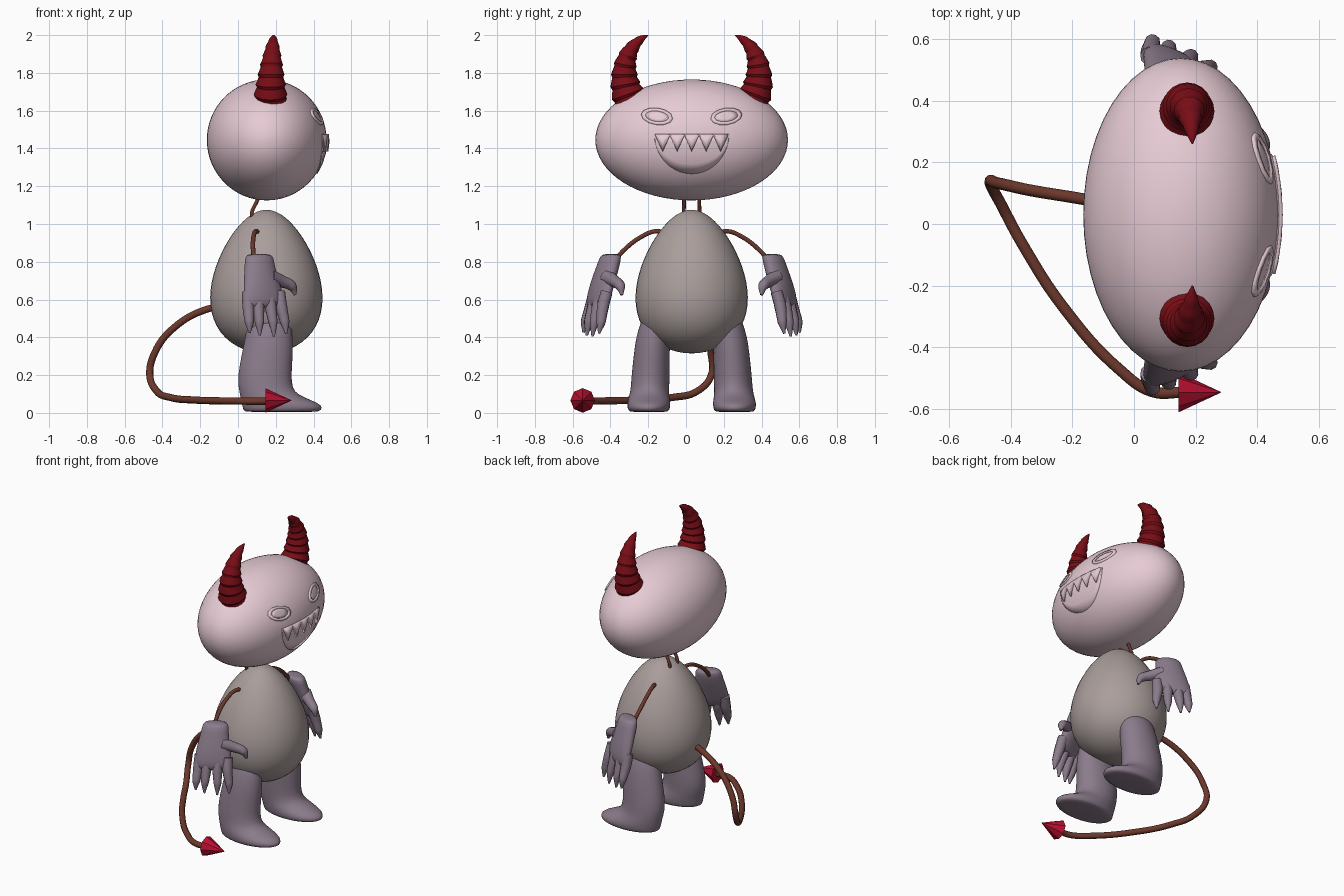
import bpy, bmesh
from math import sin, cos, pi, sqrt, radians
from mathutils import Vector
from mathutils.geometry import interpolate_bezier

if "Cube" in bpy.data.objects:
    bpy.data.objects.remove(bpy.data.objects["Cube"])

CY = 0.03                                  # symmetry plane in y
HEAD_C, HEAD_R = Vector((0.152, CY, 1.445)), Vector((0.317, 0.51, 0.32))


def material(name, rgb):
    m = bpy.data.materials.new(name)
    m.diffuse_color = (*rgb, 1)
    m.use_nodes = True
    m.node_tree.nodes["Principled BSDF"].inputs["Base Color"].default_value = m.diffuse_color
    return m


PINK = material("pink_skin", (0.80, 0.60, 0.66))
GREY = material("belly_grey", (0.40, 0.34, 0.33))
MAUVE = material("mauve_limb", (0.26, 0.20, 0.26))
HORN = material("dark_red", (0.19, 0.004, 0.008))
BROWN = material("brown", (0.15, 0.04, 0.025))
RED = material("red", (0.50, 0.005, 0.03))


def finish(name, bm, mat, smooth=180, subsurf=0):
    bmesh.ops.remove_doubles(bm, verts=bm.verts, dist=1e-5)
    bmesh.ops.recalc_face_normals(bm, faces=bm.faces)
    me = bpy.data.meshes.new(name)
    bm.to_mesh(me)
    bm.free()
    ob = bpy.data.objects.new(name, me)
    bpy.context.collection.objects.link(ob)
    me.materials.append(mat)
    if subsurf:
        ob.modifiers.new("subsurf", 'SUBSURF').levels = subsurf
        ob.modifiers["subsurf"].render_levels = subsurf
    if smooth:
        bpy.ops.object.select_all(action='DESELECT')
        ob.select_set(True)
        bpy.context.view_layer.objects.active = ob
        bpy.ops.object.shade_smooth_by_angle(angle=radians(smooth))
    return ob


def loft(name, rings, mat, n=24, **kw):
    """Skin elliptical rings given as (centre, u axis, v axis)."""
    bm = bmesh.new()
    loops = [[bm.verts.new(Vector(c) + Vector(u) * cos(2 * pi * i / n) + Vector(v) * sin(2 * pi * i / n))
              for i in range(n)] for c, u, v in rings]
    for a, b in zip(loops, loops[1:]):
        for i in range(n):
            j = (i + 1) % n
            bm.faces.new((a[i], a[j], b[j], b[i]))
    bm.faces.new(loops[0])
    bm.faces.new(loops[-1])
    return finish(name, bm, mat, **kw)


def flat_ring(x, y, z, rx, ry, yaw=0.0):
    return ((x, y, z), (rx * cos(yaw), rx * sin(yaw), 0), (-ry * sin(yaw), ry * cos(yaw), 0))


def tube(name, pts, radii, mat):
    """Round tube through points, converted to a mesh."""
    cu = bpy.data.curves.new(name, 'CURVE')
    cu.dimensions = '3D'
    cu.bevel_depth, cu.bevel_resolution, cu.use_fill_caps = 1.0, 3, True
    sp = cu.splines.new('BEZIER')
    sp.bezier_points.add(len(pts) - 1)
    sp.resolution_u = 8
    for bp, p, r in zip(sp.bezier_points, pts, radii):
        bp.co, bp.radius = p, r
        bp.handle_left_type = bp.handle_right_type = 'AUTO'
    ob = bpy.data.objects.new(name, cu)
    bpy.context.collection.objects.link(ob)
    cu.materials.append(mat)
    bpy.ops.object.select_all(action='DESELECT')
    ob.select_set(True)
    bpy.context.view_layer.objects.active = ob
    bpy.ops.object.convert(target='MESH')
    bpy.ops.object.shade_smooth_by_angle(angle=radians(60))


def on_face(y, z, off):
    k = 1 - ((y - CY) / HEAD_R.y) ** 2 - ((z - HEAD_C.z) / HEAD_R.z) ** 2
    return (HEAD_C.x + HEAD_R.x * sqrt(k) + off, y, z)


def face_strip(name, A, B, off, rows=4, closed=False):
    """Plate hugging the front of the head between two (y, z) lines."""
    bm = bmesh.new()
    grid = [[bm.verts.new(on_face(a[0] + (b[0] - a[0]) * t / rows, a[1] + (b[1] - a[1]) * t / rows, off))
             for t in range(rows + 1)] for a, b in zip(A, B)]
    for i in range(len(grid) if closed else len(grid) - 1):
        p, q = grid[i], grid[(i + 1) % len(grid)]
        for t in range(rows):
            bm.faces.new((p[t], p[t + 1], q[t + 1], q[t]))
    ob = finish(name, bm, PINK, smooth=30)
    sol = ob.modifiers.new("thickness", 'SOLIDIFY')
    sol.thickness, sol.offset = 0.02, 0


# Head
bm = bmesh.new()
bmesh.ops.create_uvsphere(bm, u_segments=48, v_segments=32, radius=1)
for v in bm.verts:
    v.co = HEAD_C + v.co * HEAD_R
finish("head", bm, PINK)

# Egg-shaped body
steps = 28
body = []
for i in range(steps + 1):
    t = 0.01 + (pi - 0.02) * i / steps
    r = sin(t) * (0.2885 + 0.074 * cos(t))
    body.append(flat_ring(0.15, CY, 0.695 - 0.38 * cos(t), r, r))
loft("body", body, GREY, n=40)

# Mouth and jagged teeth
us = [-cos(pi * i / 20) for i in range(21)]
face_strip("mouth", [(CY + 0.195 * u, 1.475) for u in us],
           [(CY + 0.195 * u, 1.475 - 0.205 * sqrt(max(0, 1 - u * u))) for u in us], -0.006)
teeth_y = [CY - 0.19 + 0.038 * i for i in range(11)]
face_strip("teeth", [(y, 1.475) for y in teeth_y],
           [(y, 1.385 if i % 2 else 1.470) for i, y in enumerate(teeth_y)], 0.005, rows=2)


def oval(yc, zc, a, b, tilt, n=12):
    return [(yc + a * cos(2 * pi * i / n) * cos(tilt) - b * sin(2 * pi * i / n) * sin(tilt),
             zc + a * cos(2 * pi * i / n) * sin(tilt) + b * sin(2 * pi * i / n) * cos(tilt)) for i in range(n)]


for s, side in ((-1, "right"), (1, "left")):
    def Y(d):
        return CY + s * d                  # distance from the middle to y

    # Eyes: raised rim and inner lens
    rim, inner = [oval(Y(0.182), 1.567, a, b, s * 0.13) for a, b in ((0.083, 0.043), (0.062, 0.028))]
    face_strip(side + "_eye_rim", rim, inner, -0.003, rows=1, closed=True)
    face_strip(side + "_eye", inner, [(Y(0.182), 1.567)] * 12, -0.008, rows=2, closed=True)

    # Ridged horn
    bands, rings = 8, []
    path = interpolate_bezier(Vector((0.172, Y(0.315), 1.64)), Vector((0.172, Y(0.385), 1.76)),
                              Vector((0.18, Y(0.37), 1.94)), Vector((0.19, Y(0.23), 2.0)), bands * 4 + 1)
    for i, p in enumerate(path):
        t = i / (bands * 4)
        tan = (path[min(i + 1, len(path) - 1)] - path[max(i - 1, 0)]).normalized()
        u = Vector((1, 0, 0))
        w = tan.cross(u).normalized()
        saw = 0.93 + 0.12 * (1 - (i % 4) / 3)
        r = 0.093 * max(1 - t, 0.003) ** 0.68 * saw
        rings.append((p, u * r, w * r))
    loft(side + "_horn", rings, HORN, n=20, smooth=30)

    # Neck wire and arm wire
    tube(side + "_neck_wire", [(0.09, Y(0.03), 1.0), (0.072, Y(0.04), 1.045), (0.10, Y(0.04), 1.12),
                               (0.14, Y(0.04), 1.2)], [0.01] * 4, BROWN)
    tube(side + "_arm", [(0.11, Y(0.14), 0.95), (0.095, Y(0.185), 0.962), (0.082, Y(0.27), 0.93),
                         (0.08, Y(0.36), 0.86), (0.09, Y(0.42), 0.79)], [0.012] * 5, BROWN)

    # Hand: flattened palm, four fingers and a thumb
    yaw = -s * radians(27)
    loft(side + "_palm", [flat_ring(x, Y(d), z, rx, ry, yaw) for x, d, z, rx, ry in (
        (0.112, 0.425, 0.842, 0.060, 0.035), (0.112, 0.428, 0.83, 0.083, 0.052), (0.115, 0.445, 0.77, 0.088, 0.054),
        (0.125, 0.468, 0.70, 0.105, 0.052), (0.135, 0.490, 0.62, 0.118, 0.045),
        (0.138, 0.500, 0.575, 0.112, 0.035), (0.138, 0.503, 0.555, 0.09, 0.018))], MAUVE, n=16, subsurf=1)
    for i, (x0, d0, x1, d1, z1) in enumerate(((0.052, 0.525, 0.062, 0.573, 0.425), (0.105, 0.512, 0.115, 0.555, 0.41),
                                              (0.165, 0.487, 0.19, 0.525, 0.405), (0.218, 0.46, 0.255, 0.49, 0.42))):
        tube(f"{side}_finger_{i + 1}", [(x0, Y(d0 - 0.01), 0.64), (x0 + 0.3 * (x1 - x0), Y(d0 + 0.01), 0.56),
                                        (x0 + 0.8 * (x1 - x0), Y(d1 - 0.01), 0.48), (x1, Y(d1), z1)],
             [0.032, 0.032, 0.025, 0.006], MAUVE)
    tube(side + "_thumb", [(0.17, Y(0.45), 0.72), (0.235, Y(0.405), 0.695), (0.285, Y(0.378), 0.67),
                           (0.303, Y(0.37), 0.625)], [0.04, 0.032, 0.027, 0.008], MAUVE)

    # Leg flowing into a flat foot
    loft(side + "_leg", [flat_ring(x, Y(d), z, rx, ry) for x, d, z, rx, ry in (
        (0.23, 0.227, 0.004, 0.19, 0.095), (0.235, 0.227, 0.012, 0.208, 0.11), (0.235, 0.227, 0.04, 0.215, 0.116),
        (0.205, 0.226, 0.065, 0.19, 0.113), (0.165, 0.224, 0.095, 0.155, 0.106), (0.145, 0.221, 0.13, 0.143, 0.102),
        (0.140, 0.217, 0.20, 0.143, 0.102), (0.157, 0.211, 0.32, 0.136, 0.095),
        (0.163, 0.204, 0.40, 0.126, 0.091), (0.167, 0.185, 0.48, 0.118, 0.086),
        (0.165, 0.165, 0.53, 0.10, 0.08))], MAUVE, n=24, subsurf=1)

# Tail with a faceted arrow tip
tail = [(-0.08, 0.065, 0.56), (-0.16, 0.08, 0.55), (-0.34, 0.11, 0.45), (-0.44, 0.132, 0.32), (-0.467, 0.134, 0.2),
        (-0.43, 0.06, 0.115), (-0.36, -0.07, 0.082), (-0.23, -0.27, 0.068), (-0.045, -0.475, 0.063),
        (0.06, -0.545, 0.062), (0.16, -0.547, 0.062)]
tube("tail", tail, [0.019] * len(tail), BROWN)
loft("tail_tip", [((x, -0.547, 0.066), (0, r, 0), (0, 0, r)) for x, r in ((0.145, 0.065), (0.283, 0.0008))],
     RED, n=8, smooth=0)
